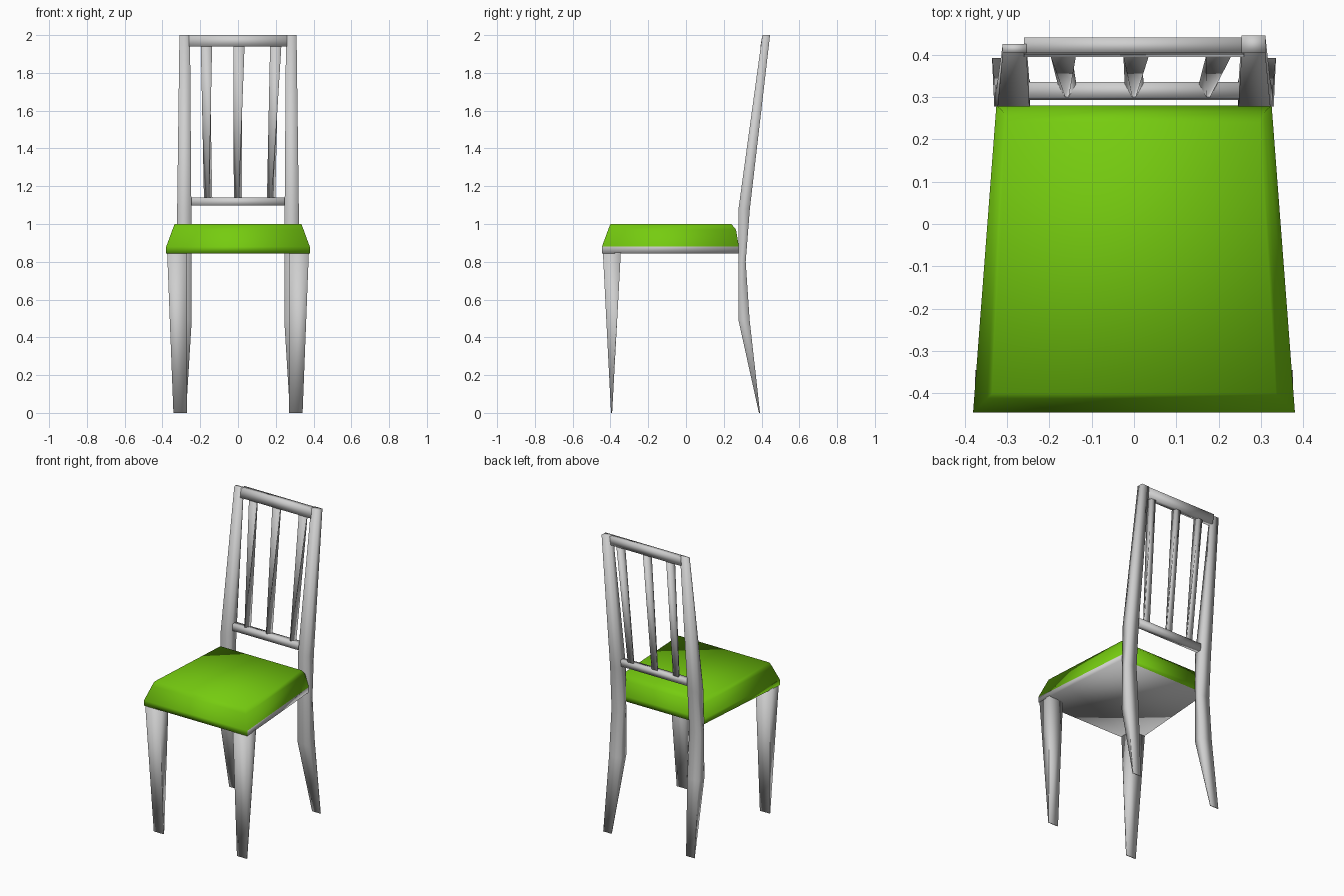
import bpy
import bmesh
from math import radians

cube = bpy.data.objects.get("Cube")
if cube:
    bpy.data.objects.remove(cube)


def material(name, rgb):
    m = bpy.data.materials.new(name)
    m.use_nodes = True
    m.diffuse_color = (*rgb, 1)
    m.node_tree.nodes["Principled BSDF"].inputs["Base Color"].default_value = (*rgb, 1)
    return m


GREY = material("pale grey", (0.62, 0.62, 0.62))
GREEN = material("bright green", (0.18, 0.6, 0.005))


def loft(name, rings, mats=(GREY,), rule=None):
    """Skin a row of four-cornered rings and cap both ends."""
    bm = bmesh.new()
    rows = [[bm.verts.new(p) for p in ring] for ring in rings]
    for a, b in zip(rows, rows[1:]):
        for i in range(4):
            j = (i + 1) % 4
            bm.faces.new((a[i], a[j], b[j], b[i]))
    bm.faces.new(rows[0])
    bm.faces.new(rows[-1])
    bmesh.ops.recalc_face_normals(bm, faces=bm.faces)
    if rule:
        for f in bm.faces:
            f.material_index = rule(f)
    mesh = bpy.data.meshes.new(name)
    bm.to_mesh(mesh)
    bm.free()
    for m in mats:
        mesh.materials.append(m)
    ob = bpy.data.objects.new(name, mesh)
    bpy.context.collection.objects.link(ob)
    bpy.ops.object.select_all(action="DESELECT")
    ob.select_set(True)
    bpy.context.view_layer.objects.active = ob
    bpy.ops.object.shade_smooth_by_angle(angle=radians(95))
    return ob


def section(z, x_front, x_back, y_front, y_back):
    """Horizontal ring; x_front and x_back are (low, high) pairs."""
    return [(x_front[0], y_front, z), (x_front[1], y_front, z),
            (x_back[1], y_back, z), (x_back[0], y_back, z)]


def seat_ring(z, front, back, y0, y1):
    return section(z, (-front, front), (-back, back), y0, y1)


# Padded seat: grey underside and a grey strip along the left edge
def seat_rule(f):
    side_strip = f.normal.x > 0.9 and f.calc_center_median().z < 0.88
    return 0 if f.normal.z < -0.9 or side_strip else 1


loft("seat", [seat_ring(0.845, 0.38, 0.325, -0.445, 0.28),
              seat_ring(0.88, 0.38, 0.325, -0.445, 0.28),
              seat_ring(0.97, 0.347, 0.308, -0.412, 0.265),
              seat_ring(1.0, 0.335, 0.298, -0.40, 0.24)],
     (GREY, GREEN), seat_rule)

for side, s in (("left", 1), ("right", -1)):
    def ring(z, inner, outer, y0, y1):
        pair = (s * inner, s * outer)
        return section(z, pair, pair, y0, y1)

    # Front leg tapering to a blade-like foot
    loft("front_leg_" + side, [ring(0, 0.27, 0.342, -0.397, -0.391),
                               ring(0.85, 0.27, 0.375, -0.44, -0.345)])

    # Back leg and upright in one bent piece
    loft("back_post_" + side, [
        ring(0, 0.275, 0.335, 0.386, 0.392),
        ring(0.49, 0.245, 0.33, 0.278, 0.337),
        ring(0.8, 0.245, 0.327, 0.278, 0.316),
        ring(1.08, 0.247, 0.322, 0.278, 0.338),
        ring(2.0, 0.254, 0.31, 0.404, 0.445 if s > 0 else 0.425)])


# Rails across the back
def rail(name, half, low, high):
    rings = []
    for x in (-half, half):
        (z0, a0, b0), (z1, a1, b1) = low, high
        rings.append([(x, a0, z0), (x, b0, z0), (x, b1, z1), (x, a1, z1)])
    loft(name, rings)


rail("top_rail", 0.26, (1.94, 0.394, 0.43), (2.0, 0.404, 0.44))
rail("lower_rail", 0.255, (1.097, 0.293, 0.33), (1.14, 0.296, 0.335))

# Slats: pointed to the front at the bottom, flat-fronted at the top
for name, x0, x1 in (("right", -0.158, -0.167), ("middle", 0, 0.005),
                     ("left", 0.175, 0.2)):
    loft("slat_" + name, [
        section(1.125, (x0 - 0.004, x0 + 0.004), (x0 - 0.022, x0 + 0.022), 0.298, 0.33),
        section(1.95, (x1 - 0.03, x1 + 0.03), (x1 - 0.016, x1 + 0.016), 0.397, 0.425)])
